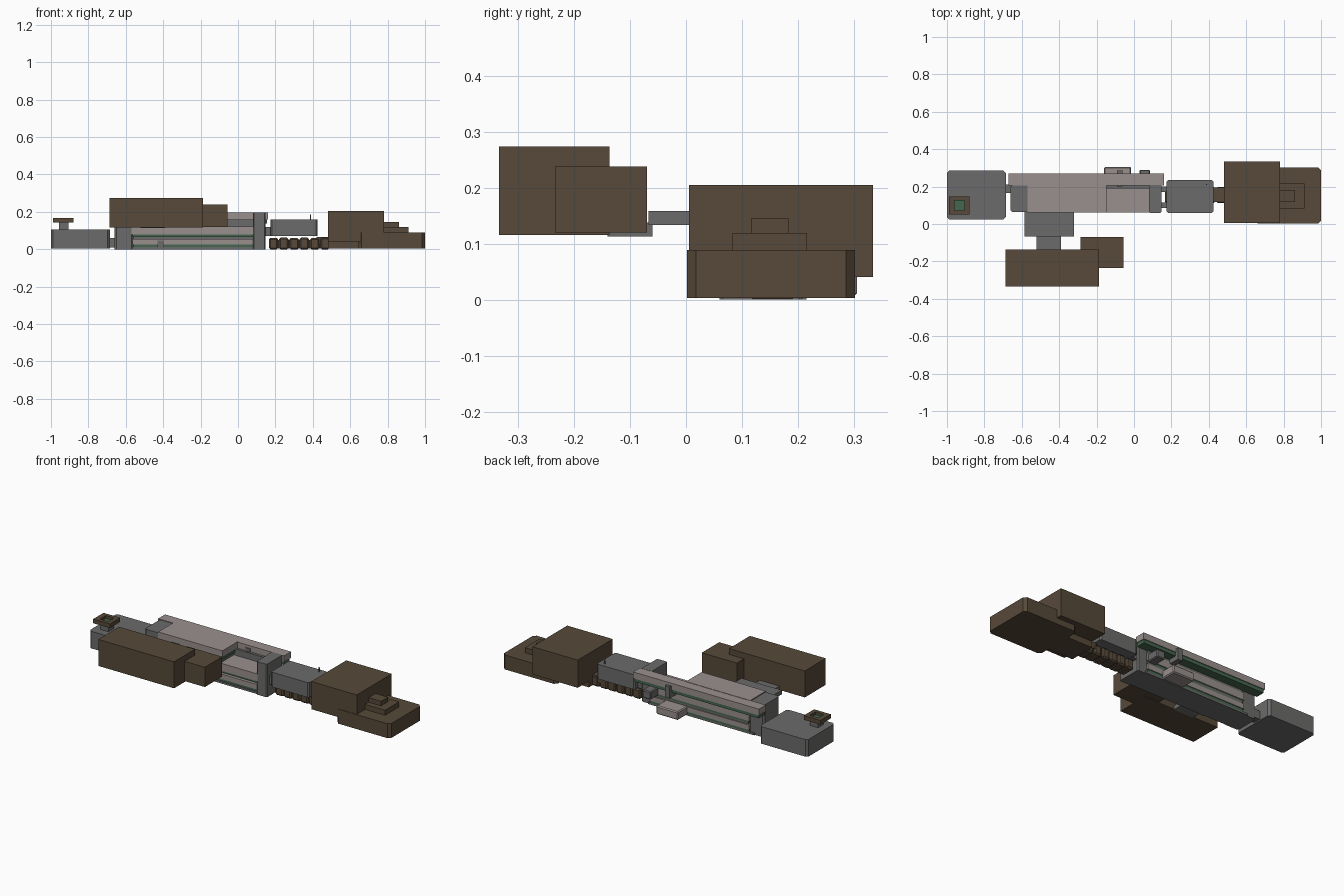
import bpy, bmesh
from mathutils import Vector

cube = bpy.data.objects.get("Cube")
if cube:
    bpy.data.objects.remove(cube, do_unlink=True)


def make_material(name, rgb):
    m = bpy.data.materials.new(name)
    m.use_nodes = True
    m.diffuse_color = (*rgb, 1)
    m.node_tree.nodes["Principled BSDF"].inputs["Base Color"].default_value = (*rgb, 1)
    return m


brown = make_material("dark brown", (0.095, 0.067, 0.041))
grey = make_material("mid grey", (0.15, 0.147, 0.145))
stone = make_material("pale warm grey", (0.32, 0.28, 0.27))
green = make_material("dull green", (0.06, 0.135, 0.08))


def box(name, mat, x, y, z, chamfer=0.0, upright_only=False):
    """Box from (min, max) pairs, optionally with chamfered edges."""
    lo, hi = Vector((x[0], y[0], z[0])), Vector((x[1], y[1], z[1]))
    mid, size = (lo + hi) / 2, hi - lo
    bm = bmesh.new()
    bmesh.ops.create_cube(bm, size=1)
    for v in bm.verts:
        v.co = Vector([c * s for c, s in zip(v.co, size)])
    if chamfer:
        edges = [e for e in bm.edges if not upright_only
                 or abs(e.verts[0].co.z - e.verts[1].co.z) > size.z / 2]
        bmesh.ops.bevel(bm, geom=edges, offset=chamfer, segments=1, affect='EDGES')
    mesh = bpy.data.meshes.new(name)
    bm.to_mesh(mesh)
    bm.free()
    mesh.materials.append(mat)
    ob = bpy.data.objects.new(name, mesh)
    ob.location = mid
    bpy.context.collection.objects.link(ob)
    return ob


# Stacked floors: green band beneath each pale slab
def floor(name, x, y, z, band):
    box(name + "_band", green, (x[0] + .005, x[1] - .005), (y[0] + .005, y[1] - .005),
        (z[0], z[0] + band))
    box(name + "_slab", stone, x, y, (z[0] + band, z[1]))


# End block with a square ring on a stem
box("end_block", grey, (-1, -.685), (.025, .285), (.003, .105), .012, True)
box("ring_stem", grey, (-.957, -.905), (.072, .122), (.1, .146))
box("ring_centre", green, (-.96, -.905), (.072, .125), (.142, .15))
for side, (a, b) in {"left": (-.99, -.96), "right": (-.905, -.88)}.items():
    box("ring_side_" + side, brown, (a, b), (.05, .147), (.142, .167))
for side, (a, b) in {"front": (.05, .072), "back": (.125, .147)}.items():
    box("ring_side_" + side, brown, (-.96, -.905), (a, b), (.142, .167))
box("end_link", grey, (-.69, -.65), (.165, .21), (.01, .06))

# Central deck
box("base_plate", grey, (-.6, .1), (.065, .215), (0, .012))
floor("lower_floor", (-.57, .09), (.068, .22), (.01, .055), .015)
floor("middle_floor", (-.57, .09), (.062, .22), (.066, .122), .012)
floor("upper_floor", (-.57, -.147), (.062, .21), (.14, .198), .018)
floor("back_gallery", (-.67, .16), (.205, .27), (.138, .196), .02)
box("upper_core", grey, (-.56, -.16), (.08, .21), (.12, .142))
box("rear_core", grey, (-.56, .09), (.19, .215), (.05, .16))
box("end_post", grey, (-.66, -.56), (.063, .208), (0, .192), .01, True)
box("cross_post", grey, (.08, .148), (.06, .208), (0, .197), .006, True)
box("front_stub", grey, (-.43, -.395), (.06, .08), (0, .048))

# Fittings on the back
box("back_step", stone, (-.16, -.015), (.18, .305), (.005, .055), .006)
box("back_tab", grey, (-.092, -.062), (.2, .285), (.11, .18))
box("back_bracket", grey, (.03, .085), (.2, .29), (.07, .118), .005)

# Front landing and store blocks
box("landing", grey, (-.585, -.32), (-.067, .07), (.133, .158))
box("landing_notch", grey, (-.485, -.425), (.045, .072), (.15, .162))
box("landing_link", grey, (-.52, -.39), (-.14, -.06), (.113, .138))
box("large_front_block", brown, (-.688, -.188), (-.334, -.137), (.115, .273))
box("small_front_block", brown, (-.287, -.055), (-.234, -.07), (.12, .238))

# Grey cabin and its link
box("cabin", grey, (.175, .425), (.06, .235), (.072, .16), .008, True)
for i, y in enumerate((.085, .17)):
    box(f"cabin_link_{i}", grey, (.14, .18), (y, y + .03), (.07, .12))
box("mast", grey, (.384, .39), (.208, .214), (.155, .185))

# Row of brown bearers under the cabin
for i in range(6):
    x = .165 + i * .055
    box(f"bearer_{i}", brown, (x, x + .05), (.112, .197), (0, .06 + .002 * (i % 2)), .008)
box("bearer_spine", brown, (.17, .66), (.12, .19), (.004, .05))
box("bearer_neck", brown, (.42, .49), (.118, .195), (.03, .066))
box("bearer_foot", brown, (.48, .66), (.07, .23), (.003, .042))

# Large end building with steps
box("tall_block", brown, (.48, .78), (.005, .334), (.04, .205))
box("low_block", brown, (.645, 1), (.002, .302), (.003, .089), .016, True)
box("lower_step", brown, (.77, .912), (.083, .216), (.085, .119))
box("upper_step", brown, (.77, .862), (.117, .183), (.115, .146))
